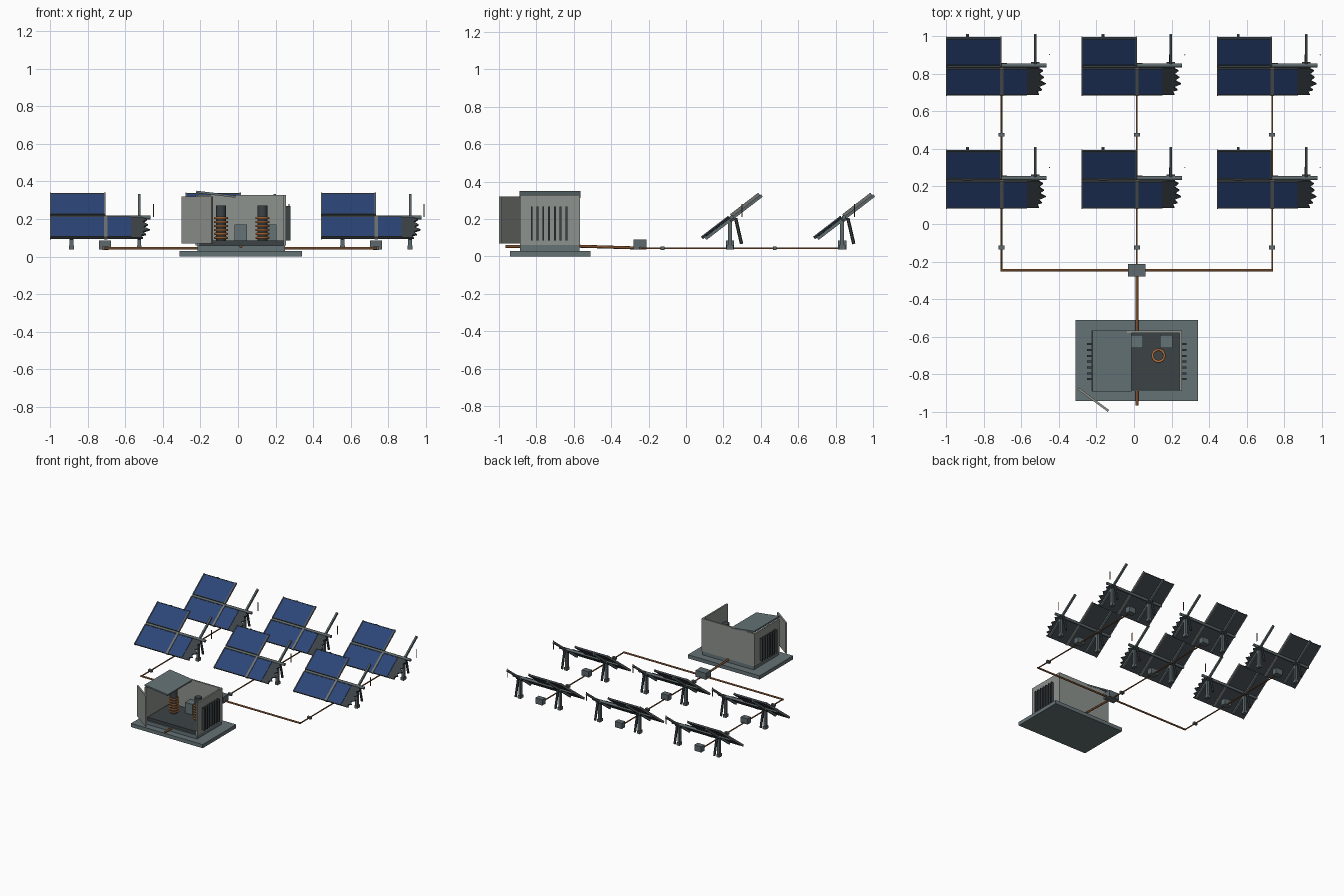
import bpy, bmesh, math
from mathutils import Matrix, Vector

if "Cube" in bpy.data.objects:
    bpy.data.objects.remove(bpy.data.objects["Cube"])


def material(name, rgb):
    m = bpy.data.materials.new(name)
    m.diffuse_color = (*rgb, 1)
    m.use_nodes = True
    m.node_tree.nodes["Principled BSDF"].inputs["Base Color"].default_value = m.diffuse_color
    return m


BLUE = material("cell_blue", (0.025, 0.06, 0.19))
DARK = material("dark_metal", (0.045, 0.055, 0.06))
STEEL = material("steel", (0.11, 0.14, 0.15))
TRIM = material("frame_grey", (0.16, 0.17, 0.16))
WALL = material("wall_grey", (0.27, 0.29, 0.27))
SLATE = material("slate", (0.13, 0.17, 0.18))
COPPER = material("copper", (0.5, 0.18, 0.05))
CABLE = material("cable_brown", (0.2, 0.075, 0.025))


def add(name, bm, mat, matrix=Matrix()):
    bm.transform(matrix)
    bmesh.ops.recalc_face_normals(bm, faces=bm.faces)
    me = bpy.data.meshes.new(name)
    bm.to_mesh(me)
    bm.free()
    me.materials.append(mat)
    ob = bpy.data.objects.new(name, me)
    bpy.context.collection.objects.link(ob)
    return ob


def box(name, x, y, z, mat, matrix=Matrix()):
    """Box from (min, max) pairs."""
    bm = bmesh.new()
    bmesh.ops.create_cube(bm, size=1)
    for v in bm.verts:
        v.co = [(a + b) / 2 + c * (b - a) for (a, b), c in zip((x, y, z), v.co)]
    return add(name, bm, mat, matrix)


def rod(name, p, q, r, mat, matrix=Matrix(), sides=10):
    p, q = Vector(p), Vector(q)
    bm = bmesh.new()
    bmesh.ops.create_cone(bm, cap_ends=True, segments=sides, radius1=r, radius2=r, depth=(q - p).length)
    turn = (q - p).to_track_quat('Z', 'Y').to_matrix().to_4x4()
    ob = add(name, bm, mat, matrix @ Matrix.Translation((p + q) / 2) @ turn)
    for f in ob.data.polygons:
        f.use_smooth = len(f.vertices) == 4 and sides > 6
    return ob


# ---- one damaged solar table, built around its own origin
T = Matrix.Translation((0, 0, 0.22)) @ Matrix.Rotation(math.radians(37.5), 4, 'X')
table = []


def panel(tag, x0, x1, v0, v1):
    table.append(box(tag + "_backing", (x0, x1), (v0, v1), (-0.012, -0.003), DARK, T))
    table.append(box(tag + "_glass", (x0 + .004, x1 - .002), (v0 + .004, v1 - .004), (-0.004, 0), BLUE, T))
    for v in (v0, v1 - .005):
        table.append(box(tag + "_edge_rail", (x0, x1), (v, v + .005), (-0.012, .002), DARK, T))
    table.append(box(tag + "_side_frame", (x0 - .003, x0 + .004), (v0 - .003, v1 + .003), (-0.013, .004), TRIM, T))


panel("upper_panel", -0.292, -0.005, 0.007, 0.19)
panel("lower_panel", -0.292, -0.005, -0.19, -0.012)
panel("broken_panel", 0.006, 0.137, -0.19, -0.012)
table.append(box("upper_end_frame", (-0.008, 0), (0.004, 0.193), (-0.013, .004), TRIM, T))
table.append(box("lower_middle_frame", (-0.008, 0.008), (-0.193, -0.009), (-0.013, .004), TRIM, T))

# jagged remains of the snapped panel
bm = bmesh.new()
edge = [(.135, -.19), (.20, -.19), (.19, -.168), (.217, -.16), (.198, -.138), (.236, -.118), (.203, -.095),
        (.226, -.075), (.20, -.052), (.222, -.03), (.195, -.012), (.135, -.012)]
face = bm.faces.new([bm.verts.new((x, v, -0.003)) for x, v in edge])
ext = bmesh.ops.extrude_face_region(bm, geom=[face])
bmesh.ops.translate(bm, vec=(0, 0, -0.009), verts=[g for g in ext["geom"] if isinstance(g, bmesh.types.BMVert)])
table.append(add("snapped_panel_shard", bm, DARK, T))

# support frame
table.append(rod("cross_tube", (-0.295, 0, -0.014), (0.24, 0, -0.014), 0.011, STEEL, T))
for x in (-0.18, 0.18):
    table.append(box("tilt_rail", (x - .007, x + .007), (-0.18, 0.2), (-0.028, -0.012), STEEL, T))
    table.append(box("post", (x - .01, x + .01), (-.011, .011), (0.037, 0.205), STEEL))
    table.append(box("post_foot", (x - .013, x + .013), (-.018, .018), (0.037, 0.06), STEEL))
    table.append(rod("brace", (x, 0.03, 0.205), (x, 0.062, 0.067), 0.009, DARK, sides=6))
    table.append(box("clamp", (x - .023, x + .023), (-.018, .008), (-0.034, -0.01), DARK, T))
table.append(box("junction_box", (-.033, .03), (-.022, .022), (0.038, 0.085), STEEL))
table.append(rod("loose_wire", (0.255, 0.065, 0.28), (0.255, 0.065, 0.21), 0.003, CABLE, sides=6))

columns, rows = (-0.705, 0.015, 0.735), (0.235, 0.835)
for cx in columns:
    for cy in rows:
        for part in table:
            copy = part.copy()
            copy.location = (cx, cy, 0)
            bpy.context.collection.objects.link(copy)
for part in table:
    bpy.data.objects.remove(part)

# ---- ground cables and couplings
for cx in columns:
    rod("column_cable", (cx, 0.835, 0.044), (cx, -0.245, 0.044), 0.005, CABLE)
    for y in (0.475, -0.125):
        box("cable_coupling", (cx - .016, cx + .016), (y - .01, y + .01), (0.035, 0.053), STEEL)
rod("collector_cable", (-0.71, -0.245, 0.045), (0.74, -0.245, 0.045), 0.007, CABLE)
rod("feed_cable", (0.015, -0.25, 0.045), (0.015, -0.58, 0.055), 0.008, CABLE)
rod("outlet_cable", (0.015, -0.57, 0.053), (0.015, -0.965, 0.053), 0.008, CABLE)
box("combiner_box", (-0.032, 0.062), (-0.28, -0.212), (0.037, 0.09), STEEL)

# ---- transformer house
box("base_slab", (-0.31, 0.34), (-0.942, -0.51), (0, 0.03), SLATE)
box("plinth", (-0.215, 0.25), (-0.888, -0.57), (0.03, 0.06), SLATE)
box("floor_block", (-0.205, 0.243), (-0.88, -0.58), (0.05, 0.085), DARK)
box("back_wall", (-0.225, 0.255), (-0.58, -0.567), (0.06, 0.328), WALL)
for side, x in ((-1, -0.225), (1, 0.255)):
    box("side_wall", tuple(sorted((x, x - side * .013))), (-0.888, -0.567), (0.06, 0.328), WALL)
    for i in range(7):
        y = -0.825 + i * 0.031
        box("vent_slat", tuple(sorted((x, x + side * .024))), (y - .005, y + .005), (0.085, 0.268), DARK)
roof_tilt = Matrix.Translation((-0.118, -0.728, 0.332)) @ Matrix.Rotation(math.radians(7), 4, 'Y')
box("half_roof", (-0.105, 0.105), (-0.163, 0.163), (-0.006, 0.006), SLATE, roof_tilt)
swing = Matrix.Translation((-0.297, -0.875, 0)) @ Matrix.Rotation(-math.atan2(0.118, 0.16), 4, 'Z')
box("hanging_door", (0, 0.2), (-0.006, 0.006), (0.07, 0.32), WALL, swing)

# ---- equipment inside
for cx in (-0.09, 0.13):
    rod("coil_core", (cx, -0.70, 0.08), (cx, -0.70, 0.272), 0.027, DARK, sides=16)
    for i in range(6):
        bpy.ops.mesh.primitive_torus_add(location=(cx, -0.70, 0.1 + i * 0.021), major_radius=0.032,
                                         minor_radius=0.006, major_segments=24, minor_segments=8)
        ring = bpy.context.object
        ring.name = "coil_winding"
        ring.data.materials.append(COPPER)
        bpy.ops.object.shade_smooth()
for x in (-0.018, 0.138):
    box("control_cabinet", (x, x + .066), (-0.658, -0.59), (0.08, 0.172), SLATE)
